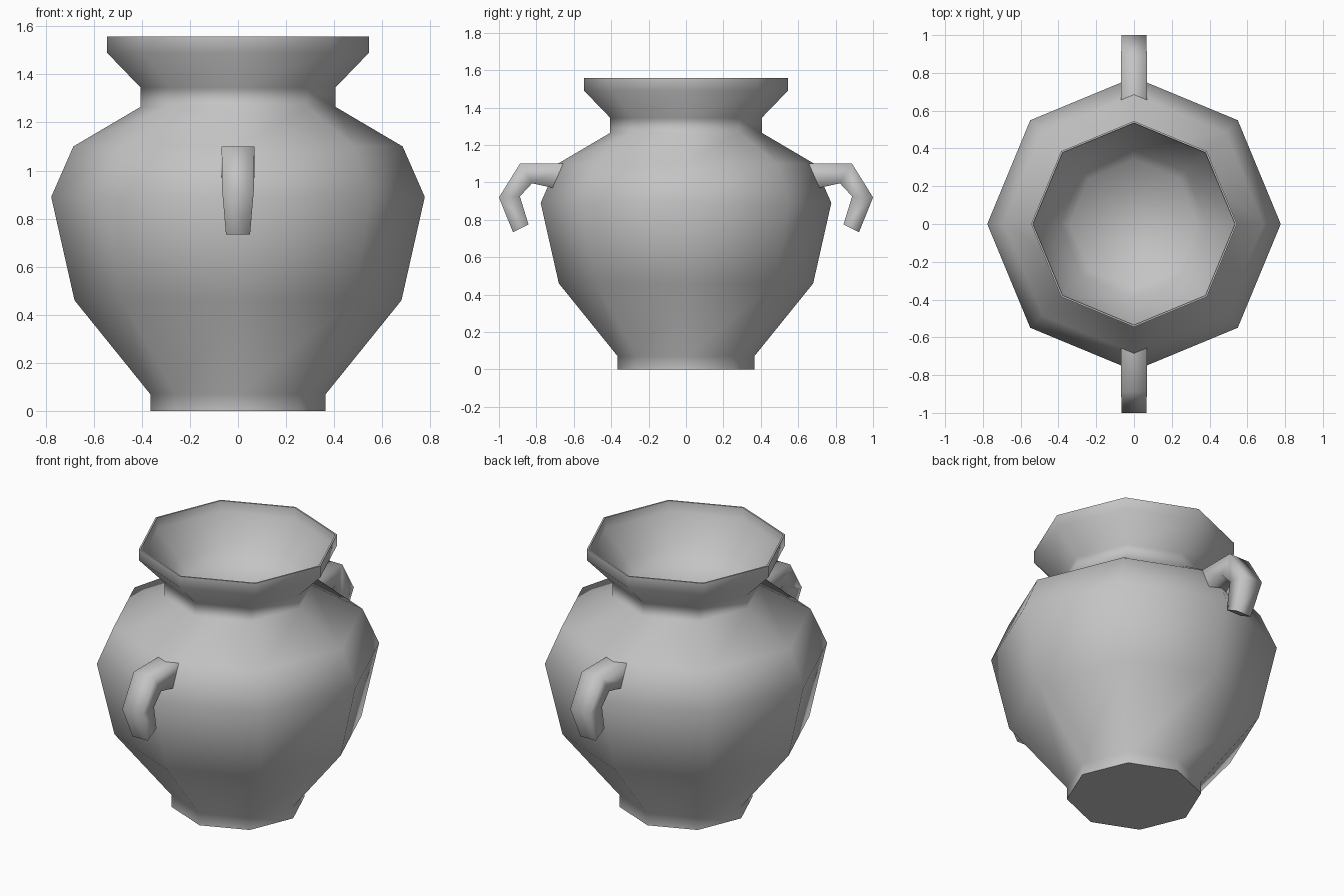
import bpy, bmesh, math

if "Cube" in bpy.data.objects:
    bpy.data.objects.remove(bpy.data.objects["Cube"])

SIDES = 8

clay = bpy.data.materials.new("grey_clay")
clay.diffuse_color = (0.55, 0.55, 0.55, 1)
clay.use_nodes = True
clay.node_tree.nodes["Principled BSDF"].inputs["Base Color"].default_value = clay.diffuse_color


def finish(bm, name, sharp_angle):
    """Turn a bmesh into a smooth object, keeping edges above the angle sharp."""
    bmesh.ops.recalc_face_normals(bm, faces=bm.faces)
    for f in bm.faces:
        f.smooth = True
    for e in bm.edges:
        if len(e.link_faces) == 2 and e.calc_face_angle() > math.radians(sharp_angle):
            e.smooth = False
    mesh = bpy.data.meshes.new(name)
    bm.to_mesh(mesh)
    bm.free()
    mesh.materials.append(clay)
    obj = bpy.data.objects.new(name, mesh)
    bpy.context.collection.objects.link(obj)
    return obj, mesh


def bridge(bm, a, b):
    n = len(a)
    for i in range(n):
        j = (i + 1) % n
        bm.faces.new((a[i], a[j], b[j], b[i]))


# Pot: foot, belly, shoulder, neck, flared rim, then the hollow of the mouth
profile = [(0.365, 0), (0.365, 0.07), (0.68, 0.46), (0.777, 0.89), (0.685, 1.10),
           (0.405, 1.265), (0.405, 1.345), (0.545, 1.49), (0.545, 1.557),
           (0.535, 1.557), (0.53, 1.495), (0.39, 1.35), (0.34, 1.27)]
bm = bmesh.new()
rings = []
for r, z in profile:
    rings.append([bm.verts.new((r * math.cos(2 * math.pi * i / SIDES),
                                r * math.sin(2 * math.pi * i / SIDES), z))
                  for i in range(SIDES)])
for a, b in zip(rings, rings[1:]):
    bridge(bm, a, b)
bm.faces.new(rings[0])
bm.faces.new(rings[-1])
finish(bm, "pot_body", 65)

# Handles: bent, tapering bars; each section is (half width, outer y z, inner y z)
sections = [(0.068, (0.60, 1.10), (0.62, 0.95)),
            (0.068, (0.888, 1.10), (0.823, 0.995)),
            (0.066, (1.0, 0.92), (0.888, 0.925)),
            (0.050, (0.925, 0.733), (0.842, 0.775))]
for name, side in (("front_handle", -1), ("back_handle", 1)):
    bm = bmesh.new()
    loops = []
    for w, (yo, zo), (yi, zi) in sections:
        loops.append([bm.verts.new((x, side * y, z)) for x, y, z in
                      ((-w, yo, zo), (w, yo, zo), (w, yi, zi), (-w, yi, zi))])
    for a, b in zip(loops, loops[1:]):
        bridge(bm, a, b)
    caps = [bm.faces.new(loops[0]), bm.faces.new(loops[-1])]
    cap_edges = [e for f in caps for e in f.edges]
    for e in cap_edges:
        e.smooth = False
    finish(bm, name, 120)
